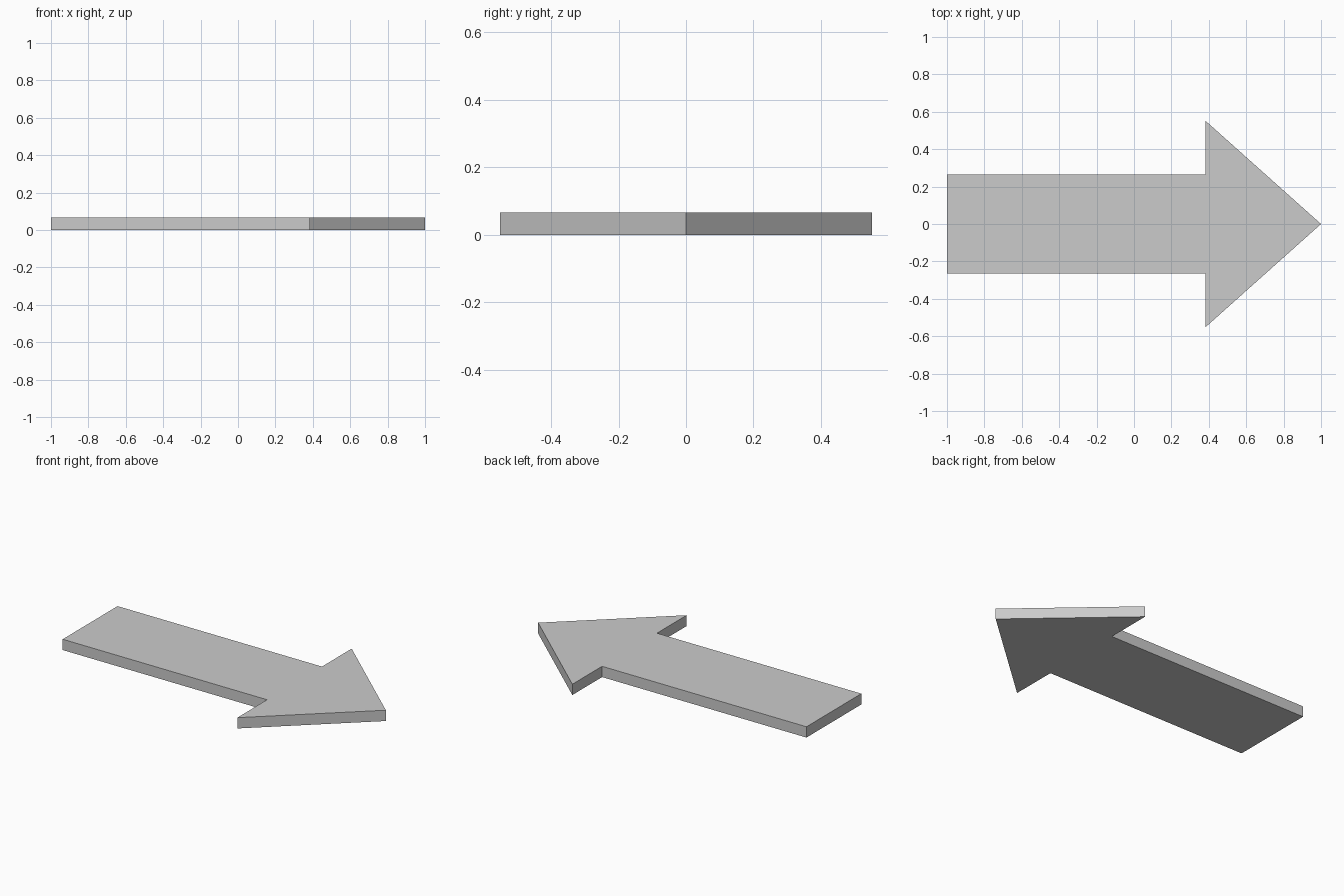
import bpy, bmesh

if "Cube" in bpy.data.objects:
    bpy.data.objects.remove(bpy.data.objects["Cube"])

THICKNESS = 0.066
# Upper half of the arrow outline, from tail to tip
half = [(-1.0, 0.265), (0.382, 0.265), (0.382, 0.552)]
outline = [(x, -y) for x, y in half] + [(1.0, 0.0)] + half[::-1]

# Flat arrow plate: fill the outline and extrude it upwards
bm = bmesh.new()
face = bm.faces.new([bm.verts.new((x, y, 0)) for x, y in outline])
top = bmesh.ops.extrude_face_region(bm, geom=[face], use_keep_orig=True)["geom"]
bmesh.ops.translate(bm, vec=(0, 0, THICKNESS),
                    verts=[v for v in top if isinstance(v, bmesh.types.BMVert)])
bmesh.ops.recalc_face_normals(bm, faces=bm.faces)

mesh = bpy.data.meshes.new("arrow_plate")
bm.to_mesh(mesh)
bm.free()
bpy.context.collection.objects.link(bpy.data.objects.new("arrow_plate", mesh))
